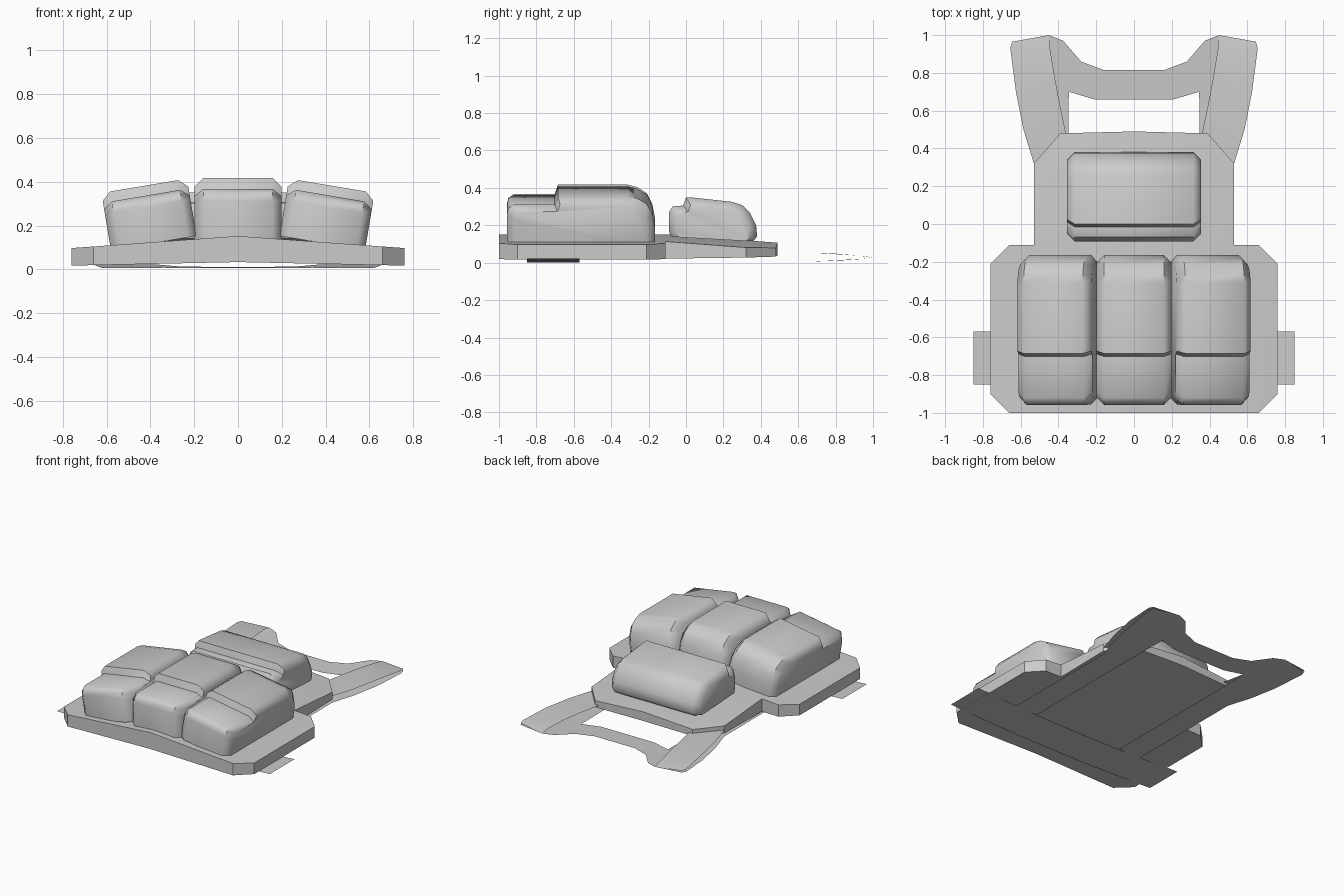
import bpy, bmesh
from math import radians

if "Cube" in bpy.data.objects:
    bpy.data.objects.remove(bpy.data.objects["Cube"])


def finish(name, bm, angle=30):
    bmesh.ops.recalc_face_normals(bm, faces=bm.faces)
    me = bpy.data.meshes.new(name)
    bm.to_mesh(me)
    bm.free()
    ob = bpy.data.objects.new(name, me)
    bpy.context.collection.objects.link(ob)
    bpy.ops.object.select_all(action='DESELECT')
    ob.select_set(True)
    bpy.context.view_layer.objects.active = ob
    bpy.ops.object.shade_smooth_by_angle(angle=radians(angle))
    return ob


def mirror(ob):
    m = ob.modifiers.new("Mirror", 'MIRROR')
    m.use_clip = True
    m.merge_threshold = 0.0005


def sheet(name, polys, zfun):
    """Half sheet from xy polygons, height from zfun, mirrored in x."""
    bm = bmesh.new()
    for p in polys:
        bm.faces.new([bm.verts.new((x, y, zfun(x, y))) for x, y in p])
    bmesh.ops.remove_doubles(bm, verts=bm.verts, dist=0.0005)
    ob = finish(name, bm)
    mirror(ob)
    return ob


def pouch(name, profile, half, inset, base):
    """Profile in yz lofted across x, with chamfered ends."""
    cy = (min(p[0] for p in profile) + max(p[0] for p in profile)) / 2
    hy = max(p[0] for p in profile) - cy
    hz = max(p[1] for p in profile) - base
    fy, fz = 1 - inset / hy, 1 - inset / hz
    bm = bmesh.new()
    rings = []
    for x, a, b in ((-half, fy, fz), (inset - half, 1, 1), (half - inset, 1, 1), (half, fy, fz)):
        rings.append([bm.verts.new((x, cy + (y - cy) * a, base + (z - base) * b)) for y, z in profile])
    n = len(profile)
    for r, s in zip(rings, rings[1:]):
        for i in range(n):
            j = (i + 1) % n
            bm.faces.new((r[i], r[j], s[j], s[i]))
    bm.faces.new(rings[0])
    bm.faces.new(rings[-1])
    return finish(name, bm, 48)


# Vest body: ridge along the middle, chest part slopes down
def top_z(x, y):
    return 0.152 - 0.055 * x / 0.76 - 0.045 * max(0, (y + 0.11) / 0.6)


def bottom_z(x, y):
    return 0.033 - 0.016 * x / 0.76 + 0.008 * max(0, (y + 0.11) / 0.6)


belly = [(0, -1), (.66, -1), (.76, -.9), (.76, -.21), (.66, -.11), (.53, -.11), (0, -.11)]
chest = [(0, -.11), (.53, -.11), (.53, .32), (.39, .48), (0, .49)]
bm = bmesh.new()
for poly in (belly, chest):
    for f in (top_z, bottom_z):
        bm.faces.new([bm.verts.new((x, y, f(x, y))) for x, y in poly])
outline = belly[:6] + chest[2:]
for (x0, y0), (x1, y1) in zip(outline, outline[1:]):
    bm.faces.new([bm.verts.new(c) for c in (
        (x0, y0, bottom_z(x0, y0)), (x1, y1, bottom_z(x1, y1)),
        (x1, y1, top_z(x1, y1)), (x0, y0, top_z(x0, y0)))])
bmesh.ops.remove_doubles(bm, verts=bm.verts, dist=0.0005)
mirror(finish("vest_body", bm, 20))

# Shoulder straps, upper layer
inner = [(.36, .48), (.39, .62), (.42, .78), (.445, .93), (.45, 1.0)]
outer = [(.53, .32), (.585, .5), (.625, .7), (.655, .93), (.645, .965)]
polys = [[inner[i], outer[i], outer[i + 1], inner[i + 1]] for i in range(4)]
sheet("shoulder_strap", polys, lambda x, y: 0.025 + 0.027 * min(1, max(0, (1 - y) / .25)) ** .6)

# Back harness with cross yoke, lower layer
harness = [
    [(.45, 1.0), (.645, .965), (.655, .93), (.625, .7), (.345, .7), (.28, .86), (.375, .97)],
    [(0, .66), (.21, .66), (.345, .7), (.28, .86), (.16, .815), (0, .815)],
    [(.345, .7), (.625, .7), (.585, .5), (.53, .32), (.35, .32)],
    [(.35, .32), (.53, .32), (.53, -.57), (.35, -.57)],
]
sheet("back_harness", harness, lambda x, y: 0.006 + 0.019 * max(0, (y - .6) / .4) ** 2)

# Waist strap, curving up at the ends
xs = [0, .3, .55, .7, .85]
sheet("waist_strap", [[(a, -.85), (b, -.85), (b, -.57), (a, -.57)] for a, b in zip(xs, xs[1:])],
      lambda x, y: 0.022 * (x / .85) ** 2)

# Three front pouches with raised flaps
pouch_profile = [(-.955, 0), (-.958, .18), (-.95, .215), (-.92, .236), (-.702, .236), (-.685, .285),
                 (-.31, .285), (-.26, .272), (-.21, .24), (-.18, .18), (-.165, .10), (-.165, .0)]
for name, s in (("left", -1), ("middle", 0), ("right", 1)):
    ob = pouch(name + "_pouch", pouch_profile, 0.198, 0.04, 0)
    ob.location = (s * .385, 0, .12 if s else .132)
    ob.rotation_euler = (0, s * radians(9.5), 0)
    if s:
        ob.scale = (1, 1, .93)

# Wide chest pouch
pouch("chest_pouch", [(-.08, .14), (-.092, .17), (-.092, .27), (-.07, .303), (-.015, .305), (.0, .35), (.04, .348),
                      (.25, .325), (.3, .308), (.34, .27), (.375, .2), (.38, .14), (.36, .115)],
      0.355, 0.04, 0.12)
